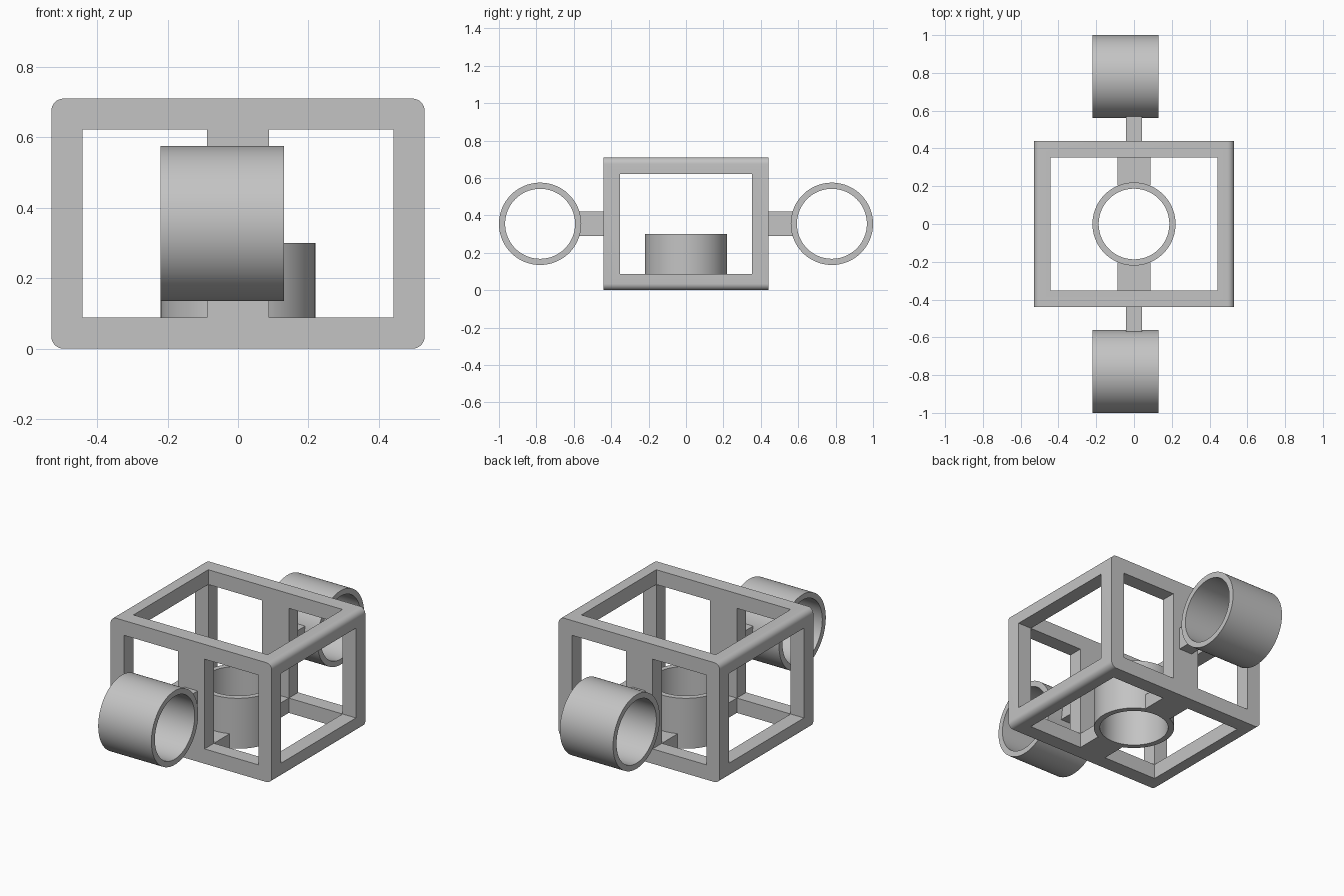
import bpy, bmesh
from math import cos, sin, pi, radians
from mathutils import Matrix

cube = bpy.data.objects.get("Cube")
if cube:
    bpy.data.objects.remove(cube, do_unlink=True)

GREY = (0.55, 0.55, 0.55, 1.0)
grey = bpy.data.materials.new("plain grey")
grey.use_nodes = True
grey.diffuse_color = GREY
grey.node_tree.nodes["Principled BSDF"].inputs["Base Color"].default_value = GREY

# Main sizes
HX, HY, H = 0.53, 0.44, 0.71      # frame half width, half depth, height
BAR = 0.088                       # bar thickness and post half width
R_OUT, R_IN = 0.22, 0.187         # ring radii
RING_Y, MID_Z = 0.78, H / 2


def add_object(name, bm):
    bmesh.ops.recalc_face_normals(bm, faces=bm.faces)
    mesh = bpy.data.meshes.new(name)
    bm.to_mesh(mesh)
    bm.free()
    obj = bpy.data.objects.new(name, mesh)
    bpy.context.collection.objects.link(obj)
    mesh.materials.append(grey)
    return obj


def smooth(obj):
    obj.data.shade_smooth()
    obj.data.set_sharp_from_angle(angle=radians(30))


def box(name, x0, x1, y0, y1, z0, z1):
    bm = bmesh.new()
    bmesh.ops.create_cube(bm, size=1)
    centre = ((x0 + x1) / 2, (y0 + y1) / 2, (z0 + z1) / 2)
    bmesh.ops.scale(bm, verts=bm.verts, vec=(x1 - x0, y1 - y0, z1 - z0))
    bmesh.ops.translate(bm, verts=bm.verts, vec=centre)
    return add_object(name, bm)


def tube(name, start, end, matrix):
    """Open ring along local z, turned from a rectangular section."""
    bm = bmesh.new()
    section = [(R_IN, start), (R_OUT, start), (R_OUT, end), (R_IN, end)]
    verts = [bm.verts.new((r, 0, z)) for r, z in section]
    edges = [bm.edges.new((verts[i], verts[(i + 1) % 4])) for i in range(4)]
    bmesh.ops.spin(bm, geom=verts + edges, cent=(0, 0, 0), axis=(0, 0, 1),
                   angle=2 * pi, steps=96)
    bmesh.ops.remove_doubles(bm, verts=bm.verts, dist=0.0001)
    bm.transform(matrix)
    smooth(add_object(name, bm))


# Frame block: rounded rectangle pushed along y
bm = bmesh.new()
radius, steps = 0.035, 8
outline = []
for k, (sx, sz) in enumerate([(1, 1), (-1, 1), (-1, -1), (1, -1)]):
    for i in range(steps + 1):
        a = (k + i / steps) * pi / 2
        outline.append((sx * (HX - radius) + radius * cos(a),
                        MID_Z + sz * (MID_Z - radius) + radius * sin(a)))
face = bm.faces.new([bm.verts.new((x, -HY, z)) for x, z in outline])
pushed = bmesh.ops.extrude_face_region(bm, geom=[face])["geom"]
bmesh.ops.translate(bm, vec=(0, 2 * HY, 0),
                    verts=[v for v in pushed if isinstance(v, bmesh.types.BMVert)])
frame = add_object("frame", bm)

# Openings through the sides, the top and bottom, and either side of the posts
ix, iy, top = HX - BAR, HY - BAR, H - BAR
cutters = [box("side_cutter", -1, 1, -iy, iy, BAR, top),
           box("vertical_cutter", -ix, ix, -iy, iy, -1, 2),
           box("left_window_cutter", BAR, ix, -1, 1, BAR, top),
           box("right_window_cutter", -ix, -BAR, -1, 1, BAR, top)]
for cutter in cutters:
    cutter.hide_render = True
    mod = frame.modifiers.new(cutter.name, "BOOLEAN")
    mod.operation = "DIFFERENCE"
    mod.solver = "EXACT"
    mod.object = cutter
depsgraph = bpy.context.evaluated_depsgraph_get()
cut_mesh = bpy.data.meshes.new_from_object(frame.evaluated_get(depsgraph))
frame.modifiers.clear()
frame.data = cut_mesh
for cutter in cutters:
    bpy.data.objects.remove(cutter, do_unlink=True)
smooth(frame)

# Upright centre ring
tube("centre_ring", 0, 0.30, Matrix.Identity(4))

# Front and back: floor strut, outer arm and sideways ring
for name, s in (("front", -1), ("back", 1)):
    y0, y1 = sorted((s * 0.205, s * iy))
    box(name + "_floor_strut", -BAR, BAR, y0, y1, 0, BAR)
    y0, y1 = sorted((s * HY, s * 0.58))
    box(name + "_arm", -0.043, 0.043, y0, y1, MID_Z - 0.066, MID_Z + 0.066)
    tube(name + "_ring", -0.22, 0.13,
         Matrix.Translation((0, s * RING_Y, MID_Z)) @ Matrix.Rotation(pi / 2, 4, "Y"))
